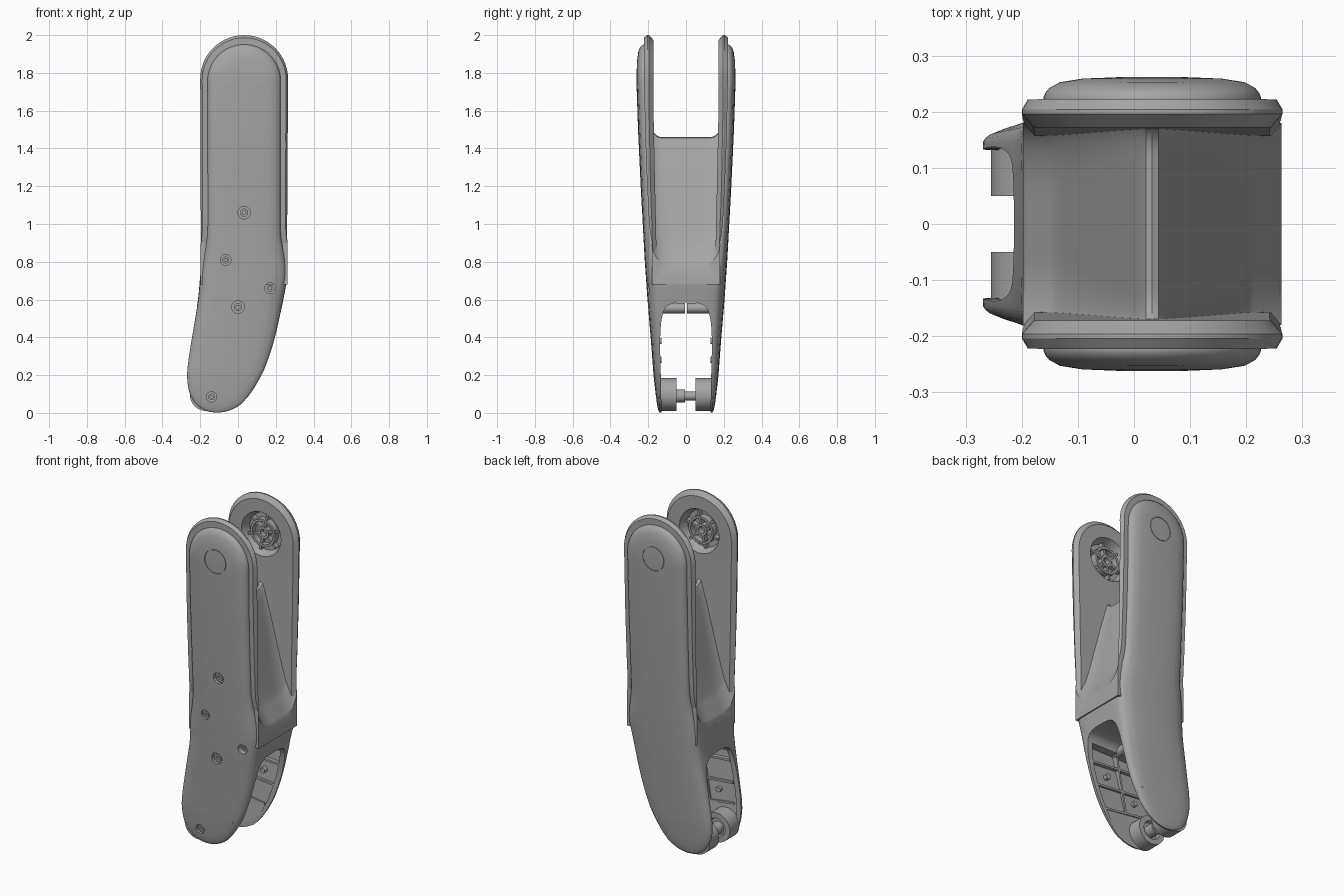
import bpy, bmesh, math
from mathutils import Vector

if "Cube" in bpy.data.objects:
    bpy.data.objects.remove(bpy.data.objects["Cube"], do_unlink=True)

grey = bpy.data.materials.new("satin_grey")
grey.use_nodes = True
grey.diffuse_color = (0.38, 0.38, 0.38, 1)
grey.node_tree.nodes["Principled BSDF"].inputs["Base Color"].default_value = (0.38, 0.38, 0.38, 1)

CX, CZ, R = 0.0325, 1.7675, 0.2325   # centre and radius of the round top


def interp(v, pts):
    if v <= pts[0][0]:
        return pts[0][1]
    for (a, fa), (b, fb) in zip(pts, pts[1:]):
        if v <= b:
            return fa + (fb - fa) * (v - a) / (b - a)
    return pts[-1][1]


def spline(pts, n=4):
    p = [Vector(q) for q in pts]
    out = []
    for i in range(len(p) - 1):
        a, b, c, d = p[max(i - 1, 0)], p[i], p[i + 1], p[min(i + 2, len(p) - 1)]
        for k in range(n):
            t = k / n
            out.append(0.5 * (2 * b + (c - a) * t + (2 * a - 5 * b + 4 * c - d) * t * t
                              + (3 * b - a - 3 * c + d) * t ** 3))
    return out + [p[-1]]


def finish(name, bm):
    bmesh.ops.remove_doubles(bm, verts=bm.verts, dist=1e-5)
    bmesh.ops.recalc_face_normals(bm, faces=bm.faces)
    me = bpy.data.meshes.new(name)
    bm.to_mesh(me)
    bm.free()
    me.materials.append(grey)
    ob = bpy.data.objects.new(name, me)
    bpy.context.collection.objects.link(ob)
    return ob


def skin(bm, loops, wrap=False):
    pairs = list(zip(loops, loops[1:])) + ([(loops[-1], loops[0])] if wrap else [])
    for a, b in pairs:
        n = len(a)
        for i in range(n):
            j = (i + 1) % n
            bm.faces.new((a[i], a[j], b[j], b[i]))


def body(name, stations, zlow, zhigh, half):
    """Symmetric solid of outline rings; each ring is (inset(z), y(z))."""
    mids = [((l + r) / 2, z) for z, l, r in stations]
    low = next(m for m in mids if m[1] >= zlow)
    high = [m for m in mids if m[1] <= zhigh][-1]
    axis = [low if z < low[1] else high if z > high[1] else (x, z) for x, z in mids]
    n = len(stations)
    order = [(i, 2) for i in range(n)] + [(i, 1) for i in reversed(range(n))]
    rings = [(t, y, -1) for t, y in reversed(half)] + [(t, y, 1) for t, y in half[1:]]
    bm = bmesh.new()
    loops = []
    for t, y, s in rings:
        loop = []
        for i, side in order:
            st, ax = stations[i], axis[i]
            k = t(st[0])
            x, z = st[side] + (ax[0] - st[side]) * k, st[0] + (ax[1] - st[0]) * k
            loop.append(bm.verts.new((x, s * y(z), z)))
        loops.append(loop)
    skin(bm, loops)
    return finish(name, bm)


def lathe(name, x, z, profile, side=1, seg=32):
    """Turn a closed (radius, y) profile around a y axis through (x, z)."""
    bm = bmesh.new()
    loops = [[bm.verts.new((x + r * math.cos(math.tau * i / seg), side * y,
                            z + r * math.sin(math.tau * i / seg))) for i in range(seg)]
             for r, y in profile]
    skin(bm, loops, True)
    return finish(name, bm)


def rod(name, x, z, r, y0, y1, side=1, r2=None):
    return lathe(name, x, z, [(0, y0), (r, y0), (r2 or r, y1), (0, y1)], side)


def tube(name, x, z, ri, ro, y0, y1, side=1):
    return lathe(name, x, z, [(ri, y0), (ro, y0), (ro, y1), (ri, y1)], side)


def prism(name, half):
    """Extrude a symmetric (y, z) profile along x."""
    prof = [(-y, z) for y, z in reversed(half)] + [(y, z) for y, z in half if y > 1e-6]
    bm = bmesh.new()
    ends = [[bm.verts.new((x, y, z)) for y, z in prof] for x in (-0.5, 0.5)]
    skin(bm, ends)
    for e in ends:
        bm.faces.new(e)
    return finish(name, bm)


def block(name, a, b, y0, y1, thick):
    """Thin plate standing between two (x, z) points."""
    a, b = Vector(a), Vector(b)
    d = (b - a).normalized() * thick / 2
    n = Vector((-d.y, d.x))
    bm = bmesh.new()
    ends = [[bm.verts.new((p.x, y, p.y)) for p in (a + n, b + n, b - n, a - n)] for y in (y0, y1)]
    skin(bm, ends)
    for e in ends:
        bm.faces.new(e)
    return finish(name, bm)


def carve(ob, cutter, op='DIFFERENCE', keep=False):
    cutter.hide_render = True
    m = ob.modifiers.new("cut", 'BOOLEAN')
    m.operation, m.solver, m.object = op, 'EXACT', cutter
    bpy.context.view_layer.objects.active = ob
    bpy.ops.object.modifier_apply(modifier=m.name)
    if not keep:
        bpy.data.objects.remove(cutter, do_unlink=True)


# Outline stations: (z, left x, right x)
stations = [tuple(p) for p in spline([
    (0, -.11, -.11), (.005, -.15, -.07), (.016, -.182, -.035), (.04, -.217, .01), (.07, -.24, .04),
    (.11, -.259, .072), (.18, -.27, .115), (.26, -.266, .152), (.4, -.245, .197), (.6, -.212, .24),
    (.76, -.2, .264), (1, -.198, .262), (1.4, -.199, .263), (CZ, CX - R, CX + R)])]
for i in range(1, 15):
    a = math.pi / 28 * i
    stations.append((CZ + R * math.sin(a), CX - R * math.cos(a), CX + R * math.cos(a)))

depth = lambda z: interp(z, [(0, .15), (.2, .172), (.4, .187), (.6, .204), (.8, .218),
                             (1.2, .24), (1.5, .254), (1.77, .263), (2, .262)])
edge = lambda z: interp(z, [(0, .92), (.3, .82), (.6, .72), (.8, .76), (1, .86)])
liner_y = lambda z: interp(z, [(.96, .19), (1.1, .2), (1.4, .213), (1.8, .222)])
inner_y = lambda z: interp(z, [(.9, .157), (1.3, .166), (1.6, .172)])


def inset(z):
    u = min(max((z - .7) / .28, 0), 1)
    return .16 * u * u * (3 - 2 * u)


def shell_ring(s, q):
    return (lambda z: inset(z) + (1 - inset(z)) * s,
            lambda z: depth(z) * (edge(z) + (1 - edge(z)) * q))


const = lambda v: (lambda z: v)

# Outer shell
shell = body("outer_shell", stations, .13, CZ,
             [(inset, const(0)), (inset, lambda z: depth(z) * edge(z) * .6)]
             + [shell_ring(s, q) for s, q in
                [(.008, 0), (.025, .22), (.06, .45), (.15, .72), (.35, .9), (.65, .98), (1, 1)]])
# Fork liner, showing as a flange around the arms
upper = [s for s in stations if s[0] >= .6]
liner = body("fork_liner", upper, .8, CZ,
             [(const(0), const(0)), (const(0), lambda z: .92 * liner_y(z)),
              (const(.07), lambda z: liner_y(z) + .01), (const(1), lambda z: liner_y(z) + .01)])
fork = prism("fork_cutter", [tuple(p) for p in spline(
    [(0, .74), (.06, .745), (.12, .775), (.165, .85), (.19, .96), (.2, 1.1),
     (.213, 1.4), (.222, 1.8), (.222, 2.2)], 5)])
carve(shell, fork, keep=True)
carve(liner, fork, 'INTERSECT')
slot = body("slot_cutter", [s for s in stations if s[0] >= .755], .95, CZ,
            [(const(-.1), const(0)), (const(-.1), lambda z: inner_y(z) + .05),
             (const(.09), inner_y), (const(1), inner_y)])
carve(liner, slot)

# Lower window and hollow
lower = [s for s in stations if s[0] <= .57]
carve(shell, body("hollow_cutter", lower, .13, .45,
                  [(const(.15), const(0)), (const(.15), lambda z: .84 * depth(z)),
                   (const(1), lambda z: .84 * depth(z))]))
carve(shell, prism("window_cutter", [tuple(p) for p in spline(
    [(0, .585), (.06, .582), (.105, .56), (.128, .5), (.137, .38), (.133, .18), (.128, -.1)], 5)]))

# Saddle and central tongue between the arms
HILL = [(0, 1.46), (.012, 1.455), (.025, 1.42), (.06, 1.3), (.1, 1.15), (.14, 1.0),
        (.16, .93), (.175, .885), (.2, .835), (.23, .775)]
bm = bmesh.new()
rows = []
for i in range(81):
    x = CX + .23 * (i / 40 - 1)
    h = interp(abs(x - CX), HILL)
    r = interp(h, [(.93, .12), (1.4, .055)])
    row = []
    for j in range(33):
        y = .18 * math.sin(math.pi / 2 * (j / 16 - 1))
        d = max(0, abs(y) - (.18 - r))
        row.append(bm.verts.new((x, y, h + r - math.sqrt(max(r * r - d * d, 0)))))
    rows.append(row + [bm.verts.new((x, .18, .68)), bm.verts.new((x, -.18, .68))])
skin(bm, rows)
bm.faces.new(rows[0])
bm.faces.new(rows[-1])
finish("saddle_tongue", bm)

# Screws on the front face
for x, z, r in [(CX, 1.06, .033), (-.065, .81, .028), (.17, .66, .028), (0, .56, .033), (-.14, .085, .027)]:
    d = depth(z)
    floor = d - (.04 if x > .1 else .02)
    carve(shell, rod("screw_hole", x, z, r, floor, .4, -1))
    tube("screw_head", x, z, r * .3, r * .65, floor - .005, floor + .012, -1)

for side, tag in ((-1, "front"), (1, "back")):
    # Pivot seam, recess and hub
    carve(shell, tube("seam_cutter", CX, CZ, .0685, .071, .255, .3, side))
    carve(liner, rod("recess_cutter", CX, CZ, .14, .15, .226, side, .108))
    tube(tag + "_hub_ring", CX, CZ, .068, .082, .186, .228, side)
    tube(tag + "_hub_core", CX, CZ, .02, .035, .192, .228, side)
    for k in range(6):
        a = math.tau * k / 6 + .3
        p = [(CX + q * math.cos(a), CZ + q * math.sin(a)) for q in (.032, .108)]
        block(tag + "_hub_spoke", *p, side * .195, side * .228, .014)
    # Stiffening ribs and posts inside the hollow
    for a, b in [((-.19, .47), (.18, .44)), ((-.21, .34), (.14, .31)), ((-.22, .22), (.08, .18)),
                 ((-.06, .2), (.01, .56))]:
        block(tag + "_rib", a, b, side * .138, side * .165, .012)
    rod(tag + "_cross_post", 0, .555, .028, .006, .175, side)
    for x, z in ((.07, .38), (-.12, .28)):
        rod(tag + "_nub", x, z, .016, .13, .165, side)
    # Hinge bosses at the foot
    lathe(tag + "_hinge_boss", -.168, .097,
          [(0, .07), (.05, .07), (.055, .05), (.087, .05), (.087, .14), (0, .14)], side)
rod("hinge_pin_wide", -.165, .09, .035, -.075, -.005)
rod("hinge_pin_narrow", -.165, .09, .024, -.01, .075)

# Smooth shading with sharp creases
for ob in bpy.context.collection.objects:
    ob.select_set(ob.type == 'MESH')
bpy.context.view_layer.objects.active = shell
bpy.ops.object.shade_smooth_by_angle(angle=math.radians(30))
